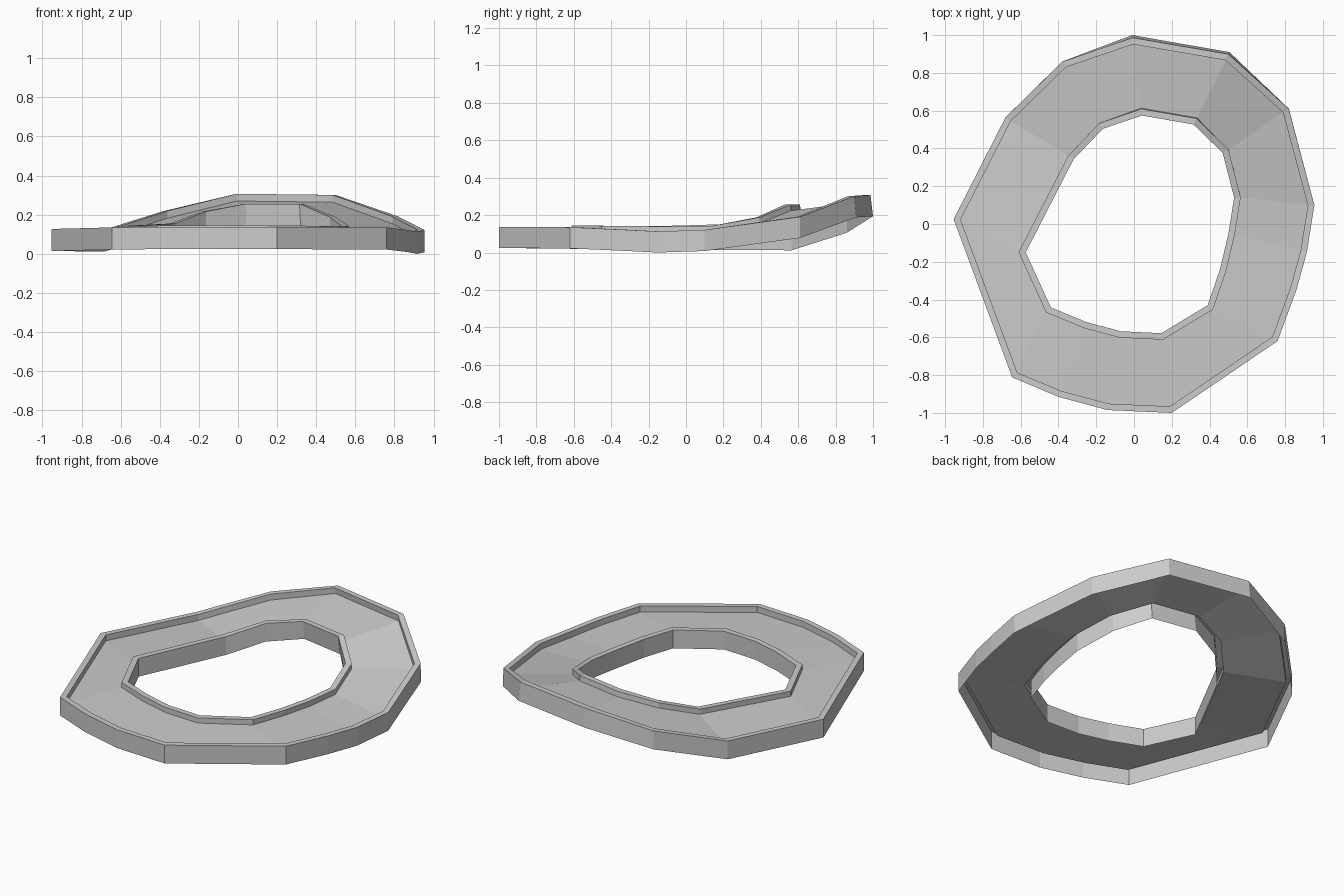
import bpy, bmesh
from mathutils import Vector

if "Cube" in bpy.data.objects:
    bpy.data.objects.remove(bpy.data.objects["Cube"])

# Lower-edge outlines (x, y, z), clockwise from the back; stations correspond
outer = [(-.01, 1, .194), (.505, .91, .188), (.82, .61, .078), (.955, .1, .008),
         (.915, -.15, 0), (.86, -.35, .01), (.76, -.62, .022), (.2, -1, .024),
         (-.14, -.985, .024), (-.4, -.915, .024), (-.645, -.812, .022),
         (-.955, .025, .014), (-.68, .565, .012), (-.38, .86, .106)]
inner = [(.04, .588, .143), (.32, .538, .143), (.47, .377, .075), (.53, .14, .03),
         (.5, -.05, .026), (.455, -.24, .028), (.39, -.43, .03), (.145, -.578, .032),
         (-.07, -.568, .032), (-.25, -.52, .032), (-.44, -.442, .03),
         (-.573, -.15, .028), (-.32, .342, .042), (-.165, .505, .103)]
outer = [Vector(p) for p in outer]
inner = [Vector(p) for p in inner]
CURB = .034
N = len(outer)


def offset(loop, d):
    """Mitred offset of a clockwise loop; positive moves inward."""
    out = []
    for i, p in enumerate(loop):
        a = (p - loop[i - 1]).to_2d().normalized()
        b = (loop[(i + 1) % N] - p).to_2d().normalized()
        na, nb = Vector((a.y, -a.x)), Vector((b.y, -b.x))
        m = (na + nb) / (1 + na.dot(nb))
        out.append(p + Vector((m.x, m.y, 0)) * d)
    return out


# Local up direction leans inward where the track is banked
ups = []
for o, i in zip(outer, inner):
    across = (i - o).to_2d()
    tilt = max(0, (o.z - i.z) / across.length)
    across.normalize()
    ups.append(Vector((across.x * tilt, across.y * tilt, 1)))

curb_out = offset(outer, CURB)
curb_in = offset(inner, -CURB)

# Cross-section, open underneath: (outline, height along the local up)
profile = [(outer, 0), (outer, .113), (curb_out, .113), (curb_out, .076),
           (curb_in, .081), (curb_in, .113), (inner, .113), (inner, 0)]

# Banked ring shell with raised curbs
bm = bmesh.new()
rings = [[bm.verts.new(loop[i] + ups[i] * h) for i in range(N)] for loop, h in profile]
for ring, nxt in zip(rings, rings[1:]):
    for i in range(N):
        j = (i + 1) % N
        bm.faces.new((ring[i], ring[j], nxt[j], nxt[i]))
bm.normal_update()
if rings[3][0].link_faces and max(bm.faces, key=lambda f: f.calc_area()).normal.z < 0:
    bmesh.ops.reverse_faces(bm, faces=bm.faces)
mesh = bpy.data.meshes.new("banked_ring_track")
bm.to_mesh(mesh)
bm.free()
bpy.context.collection.objects.link(bpy.data.objects.new("banked_ring_track", mesh))
